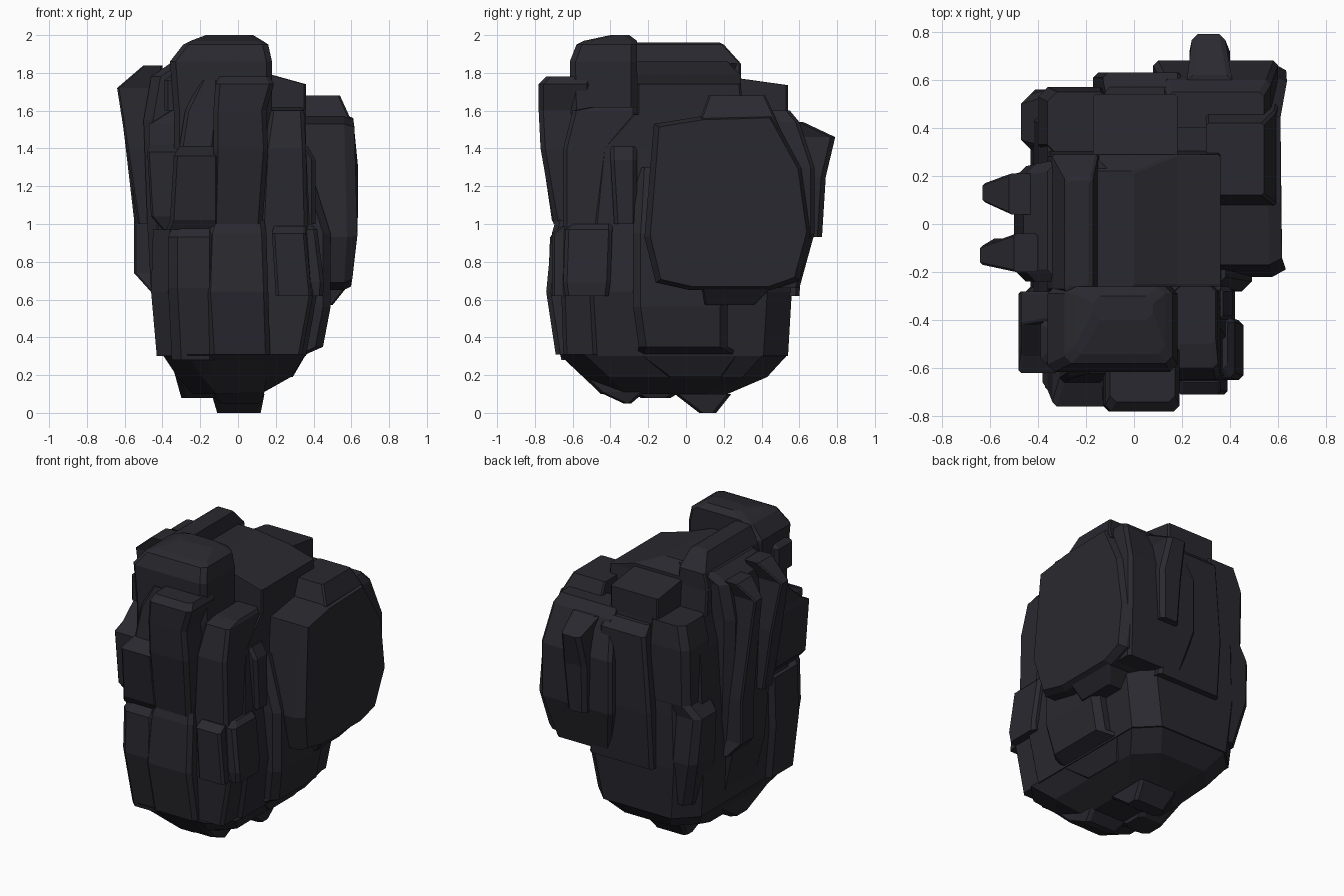
import bpy, bmesh

slate = bpy.data.materials.new("dark slate")
slate.diffuse_color = (0.022, 0.022, 0.029, 1)


def finish(name, loops_co):
    """Skin matching closed loops of points and cap both ends."""
    bm = bmesh.new()
    loops = [[bm.verts.new(p) for p in loop] for loop in loops_co]
    n = len(loops[0])
    for lo, hi in zip(loops, loops[1:]):
        for i in range(n):
            j = (i + 1) % n
            bm.faces.new((lo[i], lo[j], hi[j], hi[i]))
    bm.faces.new(loops[0][::-1])
    bm.faces.new(loops[-1])
    bmesh.ops.recalc_face_normals(bm, faces=bm.faces)
    me = bpy.data.meshes.new(name)
    bm.to_mesh(me)
    bm.free()
    me.materials.append(slate)
    bpy.context.collection.objects.link(bpy.data.objects.new(name, me))


def stack(name, rings, c=0.03):
    """Stack chamfered rectangles; ring = (z, x0, x1, y0, y1)."""
    loops = []
    for z, a0, a1, b0, b1 in rings:
        k = min(c, (a1 - a0) * .45, (b1 - b0) * .45)
        loops.append([(x, y, z) for x, y in (
            (a0 + k, b0), (a1 - k, b0), (a1, b0 + k), (a1, b1 - k),
            (a1 - k, b1), (a0 + k, b1), (a0, b1 - k), (a0, b0 + k))])
    finish(name, loops)


# main rock mass
stack("core", [(.30, -.40, .36, -.60, .54), (.64, -.43, .42, -.62, .56), (1.0, -.42, .38, -.60, .56),
               (1.4, -.40, .36, -.56, .55), (1.58, -.36, .36, -.40, .54)], .13)
stack("upper_back", [(1.5, -.17, .18, .1, .54), (1.735, -.17, .18, .1, .54), (1.77, -.17, .18, .1, .29)], .01)
stack("crown", [(1.5, -.36, .36, -.26, .31), (1.74, -.36, .36, -.26, .29), (1.79, -.34, .18, -.26, .29),
                (1.86, -.30, .0, -.26, .22)], .01)
stack("crown_ridge", [(1.76, -.36, -.14, -.28, .29), (1.85, -.34, -.15, -.28, .29), (1.95, -.29, -.17, -.28, .20),
                      (1.96, -.27, -.19, -.26, .18)], .01)
stack("right_flank", [(.31, .2, .36, -.26, .29), (.35, .2, .45, -.25, .22), (.56, .2, .49, -.28, .22),
                      (.95, .2, .49, -.28, .3), (1.3, .2, .38, -.26, .3)], .04)

# underside
stack("base", [(.10, -.24, .12, -.45, .22), (.19, -.32, .28, -.54, .43), (.31, -.40, .36, -.67, .54)], .13)
stack("foot_ridge", [(.0, -.11, .12, .07, .16), (.10, -.14, .14, -.06, .24)], .02)
stack("front_foot", [(.05, -.10, .12, -.33, -.29), (.11, -.14, .14, -.46, -.22), (.28, -.17, .16, -.64, -.2)], .02)
stack("left_foot", [(.08, -.30, -.12, -.24, -.08), (.26, -.35, -.05, -.5, .2)], .03)
stack("right_foot", [(.19, .12, .29, -.1, .2), (.31, .12, .36, -.26, .29)], .02)

# front columns
stack("head", [(1.2, -.34, .16, -.60, -.2), (1.6, -.34, .18, -.61, -.26), (1.86, -.36, .18, -.615, -.26),
               (1.95, -.29, .16, -.58, -.26), (1.97, -.25, .13, -.54, -.26), (2.0, -.17, .08, -.40, -.30)], .03)
stack("head_bump", [(1.6, -.39, -.28, -.58, -.40), (1.76, -.39, -.28, -.58, -.40), (1.8, -.34, -.28, -.54, -.42)], .02)
stack("front_pillar", [(1.0, -.14, .13, -.70, -.5), (1.4, -.13, .16, -.77, -.5), (1.60, -.13, .15, -.78, -.5),
                       (1.74, -.12, .19, -.78, -.5), (1.78, -.10, .17, -.74, -.5)], .025)
stack("front_left_pillar", [(.97, -.38, -.10, -.68, -.4), (1.02, -.36, -.10, -.71, -.4), (1.36, -.34, -.10, -.76, -.4),
                            (1.41, -.31, -.12, -.66, -.4), (1.6, -.28, -.10, -.64, -.4),
                            (1.76, -.20, -.10, -.62, -.4)], .02)
stack("front_lower_center", [(.31, -.15, .17, -.69, -.4), (.64, -.17, .16, -.74, -.4), (.95, -.16, .15, -.71, -.4),
                             (1.02, -.14, .14, -.69, -.4)], .025)
stack("front_lower_left", [(.28, -.35, -.1, -.66, -.3), (.66, -.37, -.1, -.73, -.3), (.93, -.37, -.1, -.72, -.3),
                           (.98, -.35, -.1, -.68, -.3)], .05)
stack("lower_left_side", [(.30, -.43, -.2, -.60, -.2), (.64, -.46, -.2, -.62, -.2), (.97, -.45, -.2, -.62, -.2)], .09)
stack("left_shoulder", [(.97, -.40, -.2, -.58, -.28), (1.04, -.46, -.2, -.61, -.28), (1.38, -.48, -.2, -.62, -.28),
                        (1.42, -.47, -.2, -.55, -.28), (1.53, -.47, -.2, -.42, -.28), (1.60, -.36, -.2, -.40, -.28)], .01)
stack("front_right_pillar", [(.31, .12, .34, -.65, -.3), (.64, .12, .40, -.66, -.26), (1.0, .12, .37, -.65, -.26),
                             (1.4, .14, .36, -.65, -.26), (1.6, .17, .35, -.60, -.26), (1.62, .17, .34, -.5, -.26)], .02)
stack("front_right_plate", [(.62, .20, .39, -.71, -.5), (.95, .18, .36, -.71, -.5), (.99, .19, .36, -.66, -.5)], .015)
stack("right_corner_block", [(.62, .25, .45, -.64, -.41), (.69, .25, .455, -.65, -.40), (.97, .25, .42, -.64, -.39),
                             (1.0, .25, .39, -.6, -.39)], .02)
stack("right_corner_fin", [(1.0, .25, .41, -.38, -.26), (1.34, .25, .41, -.40, -.26), (1.41, .25, .37, -.40, -.26)], .02)

# big right slab with a thin bevel and a slightly bowed outer face
face = [(-.22, .93), (-.16, .69), (.02, .65), (.45, .65), (.60, .70), (.67, .95), (.62, 1.30), (.46, 1.58),
        (.08, 1.57), (-.17, 1.53)]
inner = [(.225 + (y - .225) * .93, 1.12 + (z - 1.12) * .96) for y, z in face]
finish("right_slab", [[(.30, y, z) for y, z in face],
                      [(.58 - .1 * (z - 1.12) ** 2, y, z) for y, z in face],
                      [(.64 - .18 * (z - 1.15) ** 2, y, z) for y, z in inner]])
stack("slab_cap", [(1.5, .30, .60, .06, .50), (1.57, .30, .59, .08, .47), (1.68, .30, .54, .12, .42)], .01)
stack("slab_keel", [(.57, .30, .50, .10, .36), (.67, .30, .58, .08, .46)], .01)

# back plates and knob
stack("back_plate", [(.66, .14, .54, .40, .60), (.95, .08, .60, .50, .68), (1.3, .08, .60, .50, .68),
                     (1.54, .12, .57, .40, .60), (1.60, .14, .54, .40, .55)], .02)
stack("back_knob", [(.93, .24, .38, .55, .72), (1.25, .23, .40, .55, .74), (1.46, .24, .38, .55, .79),
                    (1.54, .22, .41, .55, .62)], .025)
stack("back_center", [(.62, -.17, .30, .3, .60), (1.0, -.17, .25, .3, .63), (1.5, -.13, .2, .3, .63),
                      (1.56, -.12, .2, .3, .57)], .02)
stack("back_left_column", [(.40, -.38, -.1, .25, .52), (.70, -.45, -.1, .30, .56), (1.0, -.47, -.1, .31, .54),
                           (1.08, -.40, -.1, .29, .56), (1.45, -.40, -.1, .29, .57), (1.60, -.36, -.1, .29, .55)], .04)

# left side mass and its two fins
stack("left_block", [(.35, -.40, -.1, -.20, .22), (.64, -.46, -.1, -.22, .22), (1.0, -.48, -.1, -.24, .23),
                     (1.55, -.50, -.1, -.24, .24), (1.78, -.46, -.1, -.24, .25), (1.85, -.36, -.1, -.24, .27)], .05)
stack("left_front_fin", [(1.0, -.53, -.4, -.16, -.06), (1.40, -.59, -.4, -.18, -.06), (1.72, -.64, -.4, -.17, -.09),
                         (1.84, -.50, -.4, -.20, -.04)], .01)
stack("left_back_fin", [(.64, -.46, -.4, .02, .22), (.74, -.55, -.4, .06, .20), (1.02, -.55, -.4, .06, .20),
                        (1.45, -.60, -.4, .08, .18), (1.70, -.63, -.4, .09, .17), (1.80, -.52, -.4, .04, .21)], .01)
